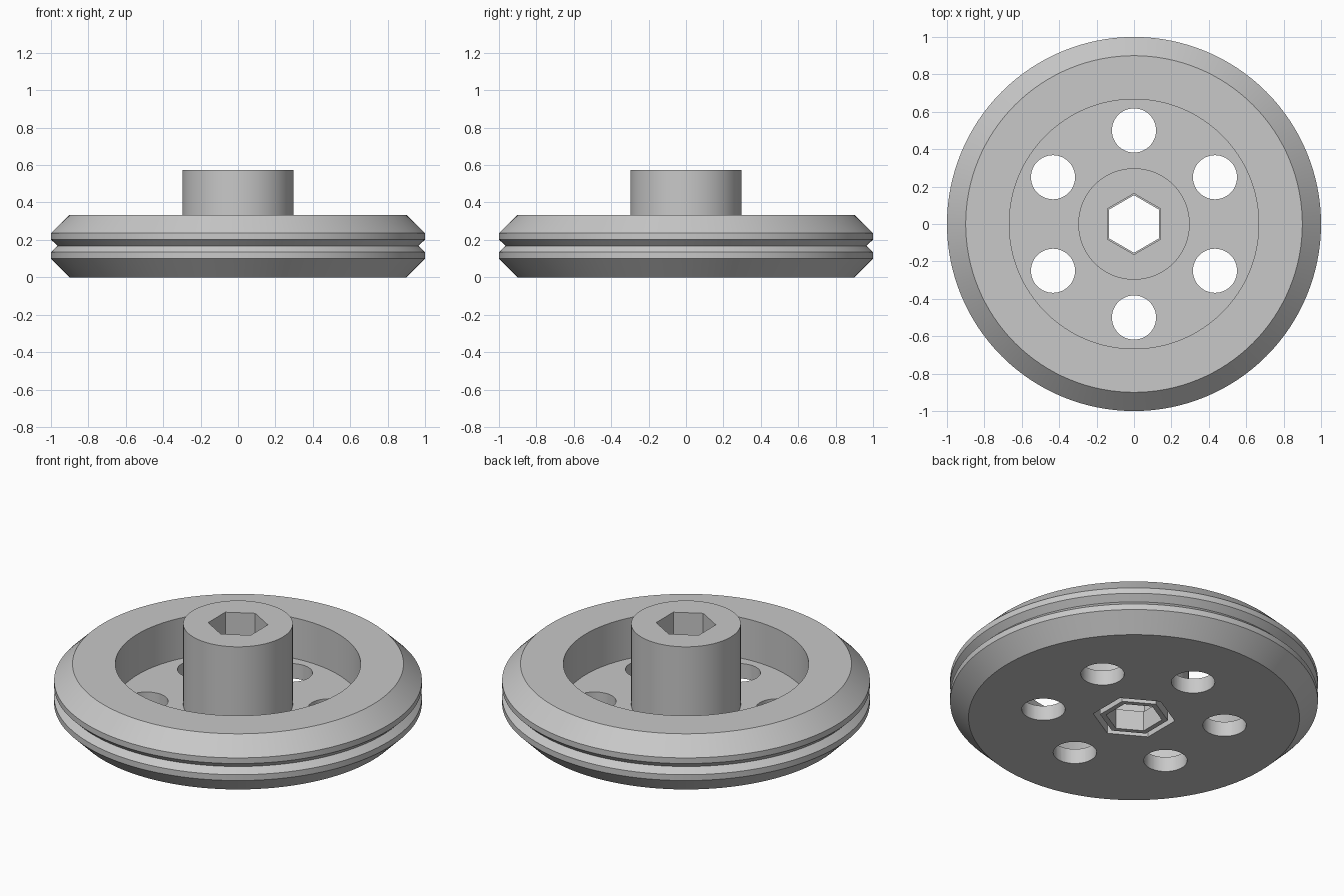
import bpy, bmesh, math
from mathutils import Matrix

cube = bpy.data.objects.get("Cube")
if cube:
    bpy.data.objects.remove(cube, do_unlink=True)

grey = bpy.data.materials.new("plain grey")
grey.use_nodes = True
grey.diffuse_color = (0.58, 0.58, 0.58, 1)
grey.node_tree.nodes["Principled BSDF"].inputs["Base Color"].default_value = grey.diffuse_color

SEGMENTS = 128
WEB_TOP, RIM_TOP, HUB_TOP = 0.09, 0.334, 0.575
TRAP_DEPTH = 0.12


def add_object(name, bm):
    bmesh.ops.recalc_face_normals(bm, faces=bm.faces)
    mesh = bpy.data.meshes.new(name)
    bm.to_mesh(mesh)
    bm.free()
    mesh.materials.append(grey)
    obj = bpy.data.objects.new(name, mesh)
    bpy.context.collection.objects.link(obj)
    return obj


def lathe(name, profile):
    bm = bmesh.new()
    verts = [bm.verts.new((r, 0, z)) for r, z in profile]
    edges = [bm.edges.new(pair) for pair in zip(verts, verts[1:])]
    bmesh.ops.spin(bm, geom=verts + edges, cent=(0, 0, 0), axis=(0, 0, 1),
                   angle=math.tau, steps=SEGMENTS)
    bmesh.ops.remove_doubles(bm, verts=bm.verts, dist=0.0001)
    return add_object(name, bm)


def prism(name, sides, radius, bottom, top, x=0, y=0):
    bm = bmesh.new()
    place = Matrix.Translation((x, y, (bottom + top) / 2))
    if sides == 6:
        place = place @ Matrix.Rotation(math.pi / 6, 4, "Z")
    bmesh.ops.create_cone(bm, cap_ends=True, segments=sides, radius1=radius,
                          radius2=radius, depth=top - bottom, matrix=place)
    if sides == 6:
        # point the corners along y
        reach = max(abs(v.co.y) for v in bm.verts)
        if reach < radius * 0.95:
            bmesh.ops.rotate(bm, verts=bm.verts, cent=(0, 0, 0),
                             matrix=Matrix.Rotation(math.pi / 6, 3, "Z"))
    return add_object(name, bm)


def cut(obj, cutter):
    cutter.hide_render = True
    mod = obj.modifiers.new("cut", "BOOLEAN")
    mod.operation = "DIFFERENCE"
    mod.solver = "EXACT"
    mod.object = cutter
    bpy.context.view_layer.objects.active = obj
    bpy.ops.object.modifier_apply(modifier=mod.name)
    bpy.data.objects.remove(cutter, do_unlink=True)


# Wheel body: bevelled rim with a V groove, recessed web and tall hub
wheel = lathe("wheel_body", [
    (0, 0), (0.9, 0), (1, 0.1), (1, 0.135), (0.965, 0.168), (1, 0.202),
    (1, 0.236), (0.9, RIM_TOP), (0.667, RIM_TOP), (0.667, WEB_TOP),
    (0.298, WEB_TOP), (0.298, HUB_TOP), (0, HUB_TOP)])

# Six round holes through the web
for i in range(6):
    a = math.radians(30 + 60 * i)
    cut(wheel, prism("hole_cutter", 48, 0.118, -0.1, 0.2,
                     0.5 * math.cos(a), 0.5 * math.sin(a)))

# Hexagonal bore and wider hexagonal pocket underneath
cut(wheel, prism("bore_cutter", 6, 0.163, -0.1, 0.7))
cut(wheel, prism("pocket_cutter", 6, 0.225, -0.1, TRAP_DEPTH))

# Thin hexagonal sleeve standing inside the pocket
sleeve = prism("hex_sleeve", 6, 0.187, 0, TRAP_DEPTH)
cut(sleeve, prism("sleeve_cutter", 6, 0.154, -0.1, 0.3))

# Smooth round walls, sharp corners
for obj in (wheel, sleeve):
    bpy.ops.object.select_all(action="DESELECT")
    obj.select_set(True)
    bpy.context.view_layer.objects.active = obj
    bpy.ops.object.shade_smooth_by_angle(angle=math.radians(25))
